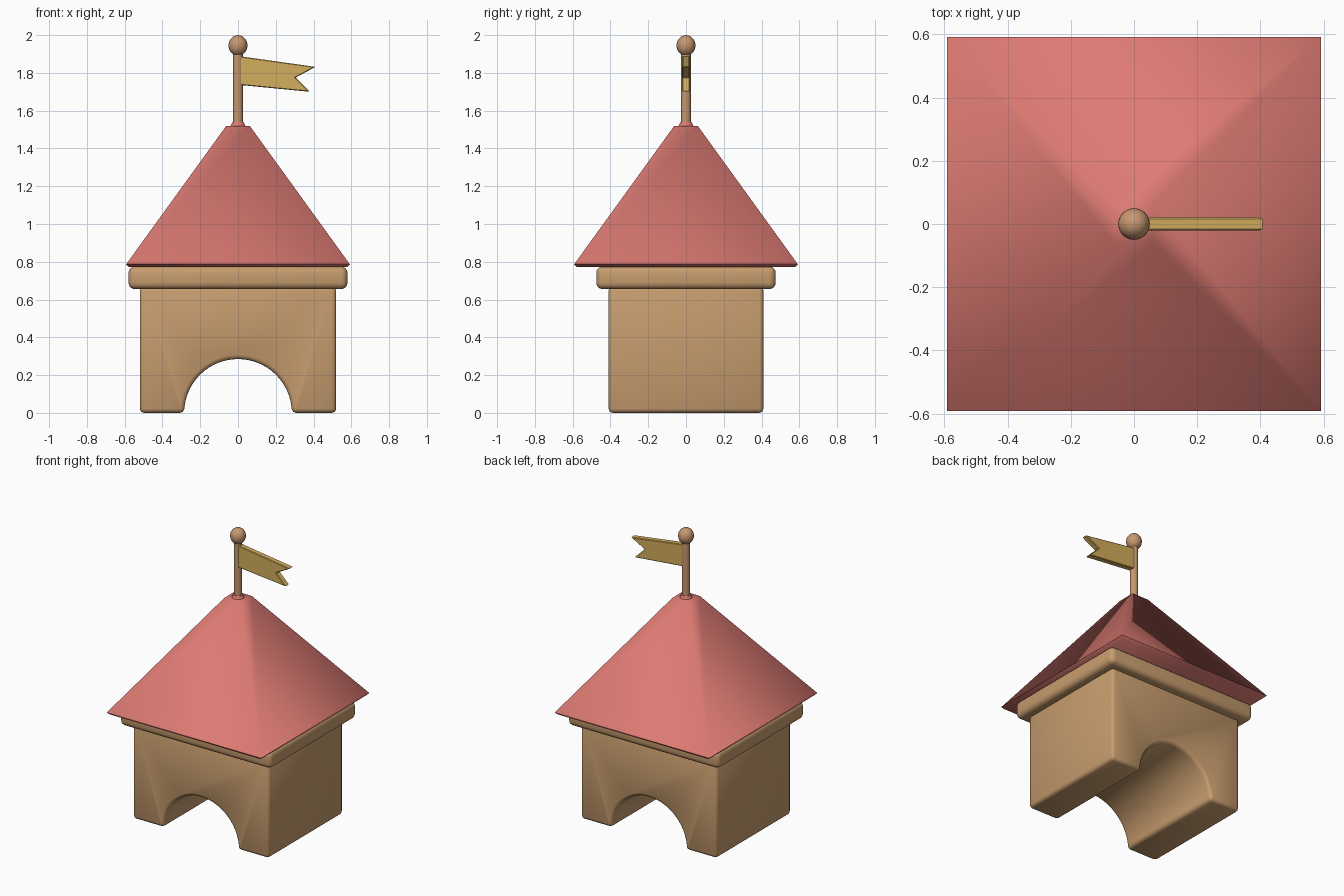
import bpy, bmesh, math

cube = bpy.data.objects.get("Cube")
if cube:
    bpy.data.objects.remove(cube, do_unlink=True)


def material(name, rgb):
    m = bpy.data.materials.new(name)
    m.use_nodes = True
    m.diffuse_color = (*rgb, 1)
    m.node_tree.nodes["Principled BSDF"].inputs["Base Color"].default_value = (*rgb, 1)
    return m


tan = material("tan stone", (0.57, 0.335, 0.155))
wood = material("warm wood", (0.57, 0.31, 0.16))
red = material("rose roof", (0.72, 0.195, 0.17))
gold = material("gold cloth", (0.65, 0.42, 0.11))


def finish(obj, name, mat, angle=40, bevel=0, segments=2):
    """Name, colour, bevel and smooth a part."""
    obj.name = name
    obj.data.materials.clear()
    obj.data.materials.append(mat)
    if bevel:
        mod = obj.modifiers.new("rounded_edges", "BEVEL")
        mod.width = bevel
        mod.segments = segments
        mod.limit_method = "ANGLE"
        mod.angle_limit = math.radians(40)
    bpy.ops.object.select_all(action="DESELECT")
    obj.select_set(True)
    bpy.context.view_layer.objects.active = obj
    if bevel:
        bpy.ops.object.modifier_apply(modifier="rounded_edges")
    bpy.ops.object.shade_smooth_by_angle(angle=math.radians(angle))
    return obj


def mesh_object(name, bm):
    bmesh.ops.recalc_face_normals(bm, faces=bm.faces)
    mesh = bpy.data.meshes.new(name)
    bm.to_mesh(mesh)
    bm.free()
    obj = bpy.data.objects.new(name, mesh)
    bpy.context.collection.objects.link(obj)
    return obj


def extrude_profile(name, points, half_depth):
    """Extrude an x-z outline evenly along y."""
    bm = bmesh.new()
    face = bm.faces.new([bm.verts.new((x, -half_depth, z)) for x, z in points])
    out = bmesh.ops.extrude_face_region(bm, geom=[face])
    moved = [v for v in out["geom"] if isinstance(v, bmesh.types.BMVert)]
    bmesh.ops.translate(bm, verts=moved, vec=(0, 2 * half_depth, 0))
    return mesh_object(name, bm)


def square_loft(name, rings):
    """Stack square rings given as (half width, height) and cap both ends."""
    bm = bmesh.new()
    loops = [[bm.verts.new((sx * w, sy * w, z))
              for sx, sy in ((-1, -1), (1, -1), (1, 1), (-1, 1))] for w, z in rings]
    for low, high in zip(loops, loops[1:]):
        for i in range(4):
            j = (i + 1) % 4
            bm.faces.new((low[i], low[j], high[j], high[i]))
    bm.faces.new(loops[0])
    bm.faces.new(loops[-1])
    return mesh_object(name, bm)


# Gatehouse body with an arched passage running front to back
radius, steps = 0.285, 28
arch = [(radius * math.cos(math.pi * i / steps), radius * math.sin(math.pi * i / steps))
        for i in range(steps + 1)]
outline = [(0.52, 0), (0.52, 0.67), (-0.52, 0.67), (-0.52, 0)] + arch[::-1]
body = extrude_profile("gatehouse_body", outline, 0.41)
finish(body, "gatehouse_body", tan, 50, bevel=0.022)

# Rounded cornice under the eaves
bpy.ops.mesh.primitive_cube_add(size=1, location=(0, 0, 0.715))
cornice = bpy.context.object
cornice.scale = (1.16, 0.95, 0.12)
bpy.ops.object.transform_apply(location=False, rotation=False, scale=True)
finish(cornice, "cornice", tan, 50, bevel=0.035, segments=4)

# Pyramid roof with a thin eave and a flat tip
roof = square_loft("roof", [(0.578, 0.772), (0.592, 0.787), (0.062, 1.52)])
finish(roof, "roof", red, 75)

# Collar, pole and finial
bpy.ops.mesh.primitive_cone_add(vertices=16, radius1=0.042, radius2=0.03,
                                depth=0.025, location=(0, 0, 1.527))
finish(bpy.context.object, "pole_collar", red)
bpy.ops.mesh.primitive_cylinder_add(vertices=20, radius=0.026, depth=0.4,
                                    location=(0, 0, 1.715))
finish(bpy.context.object, "flag_pole", wood)
bpy.ops.mesh.primitive_uv_sphere_add(segments=24, ring_count=14, radius=0.05,
                                     location=(0, 0, 1.945))
ball = bpy.context.object
ball.scale.z = 1.1
finish(ball, "finial_ball", wood)

# Swallow-tailed flag
flag = extrude_profile("flag", [(0.01, 1.888), (0.41, 1.832), (0.305, 1.775),
                                (0.38, 1.7), (0.01, 1.736)], 0.02)
finish(flag, "flag", gold, 30, bevel=0.004, segments=1)
